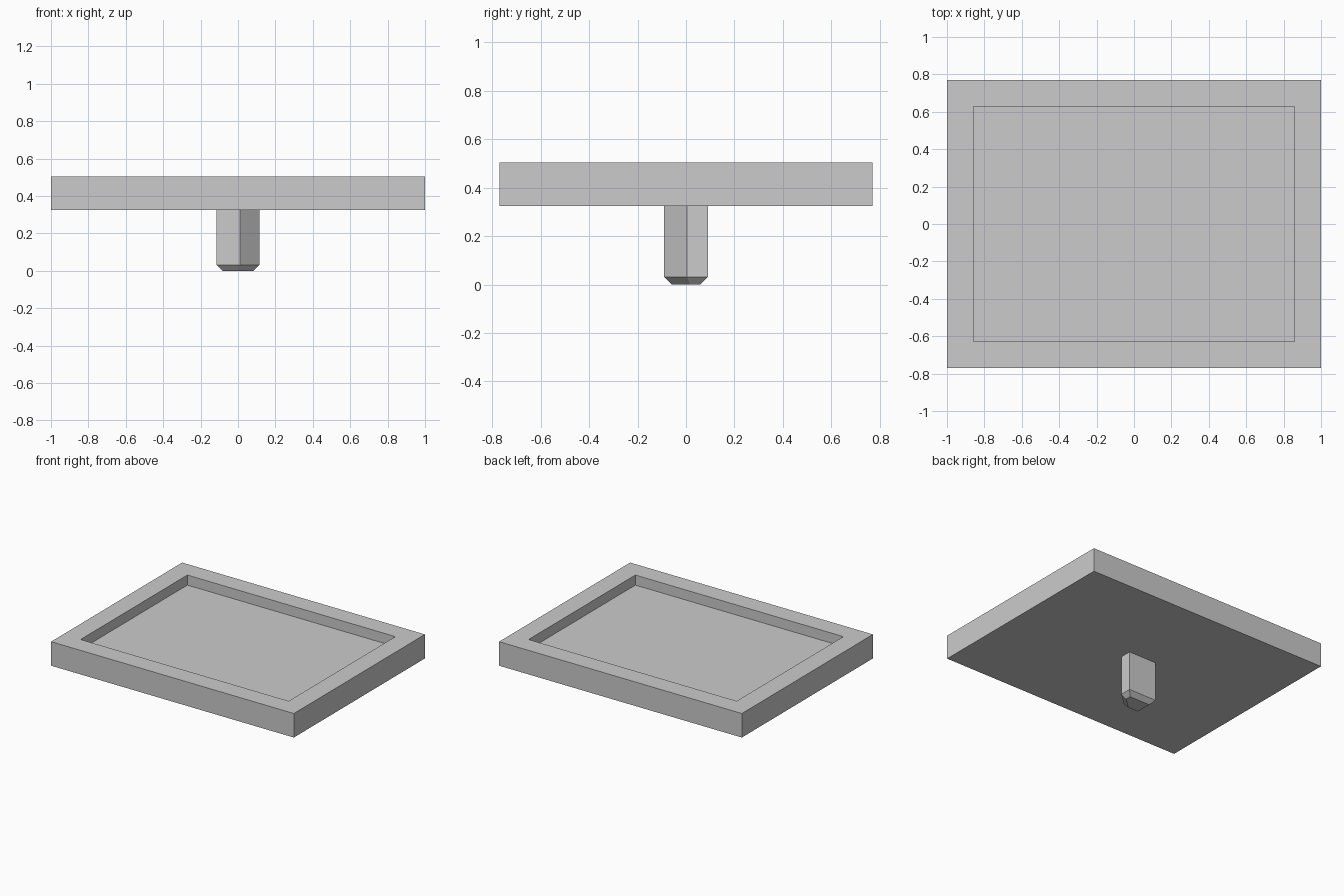
import bpy, bmesh

cube = bpy.data.objects.get("Cube")
if cube:
    bpy.data.objects.remove(cube, do_unlink=True)

grey = bpy.data.materials.new("plain grey")
grey.use_nodes = True
colour = (0.6, 0.6, 0.6, 1)
grey.diffuse_color = colour
grey.node_tree.nodes["Principled BSDF"].inputs["Base Color"].default_value = colour


def prism(name, outline, bottom, top, finish):
    """Extrude a flat outline upward, then let finish() shape the end faces."""
    bm = bmesh.new()
    base = bm.faces.new([bm.verts.new((x, y, bottom)) for x, y in outline])
    extruded = bmesh.ops.extrude_face_region(bm, geom=[base], use_keep_orig=True)["geom"]
    cap = next(g for g in extruded if isinstance(g, bmesh.types.BMFace))
    bmesh.ops.translate(bm, verts=cap.verts[:], vec=(0, 0, top - bottom))
    bmesh.ops.recalc_face_normals(bm, faces=bm.faces[:])
    finish(bm, base, cap)
    mesh = bpy.data.meshes.new(name)
    bm.to_mesh(mesh)
    bm.free()
    mesh.materials.append(grey)
    obj = bpy.data.objects.new(name, mesh)
    bpy.context.collection.objects.link(obj)
    return obj


def inset(bm, face, width):
    bmesh.ops.inset_region(bm, faces=[face], thickness=width, use_even_offset=True)


# Tray with a straight-walled recess
def sink_recess(bm, base, cap):
    inset(bm, cap, 0.143)
    walls = bmesh.ops.extrude_discrete_faces(bm, faces=[cap])["faces"]
    bmesh.ops.translate(bm, verts=walls[0].verts[:], vec=(0, 0, -0.075))


w, d = 1.0, 0.771
prism("tray", [(-w, -d), (w, -d), (w, d), (-w, d)], 0.324, 0.503, sink_recess)


# Post with one cut corner and a tapered foot
def taper_foot(bm, base, cap):
    inset(bm, base, 0.031)
    bmesh.ops.translate(bm, verts=base.verts[:], vec=(0, 0, -0.032))


w, d = 0.115, 0.09
prism("post", [(-w, -d), (0.012, -d), (w, 0.004), (w, d), (-w, d)],
      0.032, 0.324, taper_foot)
